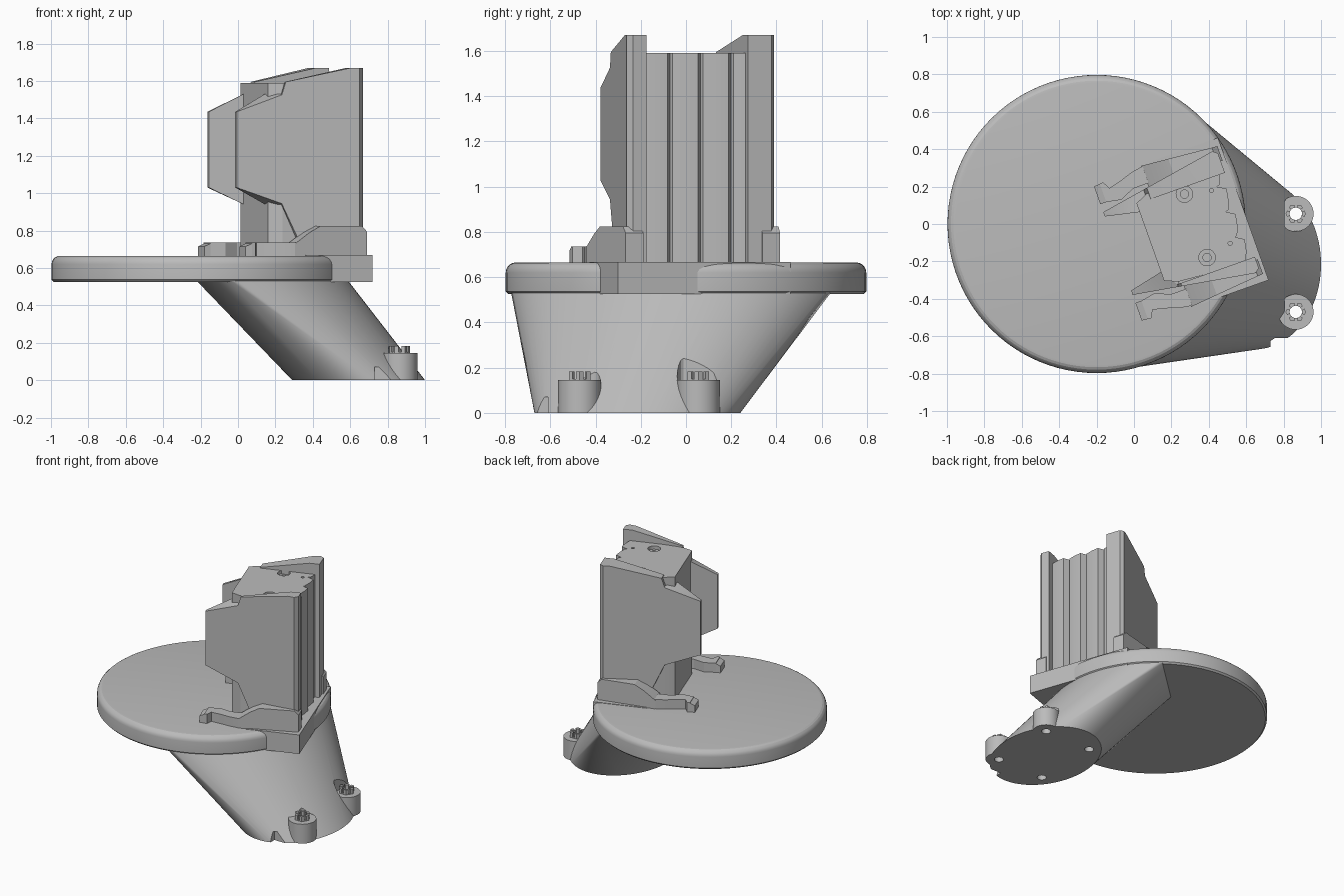
import bpy, bmesh
from math import sin, cos, pi, radians
from mathutils import Vector

cube = bpy.data.objects.get("Cube")
if cube:
    bpy.data.objects.remove(cube)

grey = bpy.data.materials.new("plain grey")
grey.use_nodes = True
grey.diffuse_color = (0.5, 0.5, 0.5, 1)
grey.node_tree.nodes["Principled BSDF"].inputs["Base Color"].default_value = (0.5, 0.5, 0.5, 1)

TOWER_TURN = radians(19.6)
TOWER_PLACE = Vector((0.04, -0.113, 0))


def finish(name, bm, tower=False):
    bmesh.ops.recalc_face_normals(bm, faces=bm.faces)
    mesh = bpy.data.meshes.new(name)
    bm.to_mesh(mesh)
    bm.free()
    obj = bpy.data.objects.new(name, mesh)
    bpy.context.collection.objects.link(obj)
    mesh.materials.append(grey)
    if tower:
        obj.rotation_euler.z = TOWER_TURN
        obj.location = TOWER_PLACE
    return obj


def hull(name, points, tower=False):
    """Convex solid around the given points."""
    bm = bmesh.new()
    for p in points:
        bm.verts.new(p)
    bmesh.ops.convex_hull(bm, input=bm.verts)
    loose = [v for v in bm.verts if not v.link_faces]
    bmesh.ops.delete(bm, geom=loose, context='VERTS')
    bmesh.ops.dissolve_limit(bm, angle_limit=0.01, verts=bm.verts, edges=bm.edges)
    return finish(name, bm, tower)


def prism(name, points, offset):
    """Flat tower outline pushed along an offset vector."""
    bm = bmesh.new()
    face = bm.faces.new([bm.verts.new(p) for p in points])
    out = bmesh.ops.extrude_face_region(bm, geom=[face])
    moved = [g for g in out["geom"] if isinstance(g, bmesh.types.BMVert)]
    bmesh.ops.translate(bm, verts=moved, vec=offset)
    return finish(name, bm, True)


def ring(x, y, z, rx, ry=None, n=96):
    ry = ry or rx
    return [(x + rx * cos(2 * pi * i / n), y + ry * sin(2 * pi * i / n), z) for i in range(n)]


def rod(name, x, y, r, z0, z1, n=32, tower=False):
    return hull(name, ring(x, y, z0, r, n=n) + ring(x, y, z1, r, n=n), tower)


def block(name, x0, x1, y0, y1, z0, z1, tower=False):
    return hull(name, [(x, y, z) for x in (x0, x1) for y in (y0, y1) for z in (z0, z1)], tower)


def cut(obj, cutters):
    bpy.context.view_layer.objects.active = obj
    for c in cutters:
        c.hide_render = True
        mod = obj.modifiers.new("cut", 'BOOLEAN')
        mod.operation = 'DIFFERENCE'
        mod.solver = 'EXACT'
        mod.object = c
        bpy.ops.object.modifier_apply(modifier=mod.name)
        bpy.data.objects.remove(c)


# Round table with a softened rim
DX, R, Z0, Z1 = -0.2, 0.797, 0.525, 0.665
rim = ring(DX, 0, Z0, R - 0.012) + ring(DX, 0, Z0 + 0.012, R)
for k in range(6):
    t = k / 5 * pi / 2
    rim += ring(DX, 0, Z1 - 0.045 * (1 - sin(t)), R - 0.045 * (1 - cos(t)))
hull("round_table", rim)

# Leaning foot: table outline, trimmed at the back, drawn down to an oval sole
outline = [(DX + 0.79 * cos(radians(a)), 0.79 * sin(radians(a)), Z0 + 0.005) for a in range(-78, 57, 3)]
outline += [(x, y, Z0 + 0.005) for x, y in ((-0.09, 0.31), (-0.22, -0.4), (-0.12, -0.69))]
foot = hull("leaning_foot", outline + ring(0.645, -0.215, 0, 0.355, 0.455))
BOSS_Y = (0.055, -0.47)
cutters = [block("notch", 0.73, 0.9, -0.8, -0.61, -0.1, 0.07)]
for y in BOSS_Y:
    pocket = [(max(px, 0.805), py, z) for z in (0.143, 0.45) for px, py, _ in ring(0.865, y, 0, 0.094, n=32)]
    cutters += [hull("pocket", pocket),
                rod("bolt_bore", 0.865, y, 0.033, -0.1, 0.3),
                rod("blind_bore", 0.465, y, 0.033, -0.1, 0.1)]
cut(foot, cutters)

# Bolt bosses with slotted hexagon nuts
for y in BOSS_Y:
    boss = rod("bolt_boss", 0.865, y, 0.095, 0, 0.145, 48)
    nut = rod("slotted_nut", 0.865, y, 0.055, 0.14, 0.182, 6)
    cut(boss, [rod("bore", 0.865, y, 0.033, -0.1, 0.3)])
    slots = [rod("bore", 0.865, y, 0.033, 0, 0.3)]
    for i in range(3):
        slot = block("slot", -0.1, 0.1, -0.008, 0.008, 0.15, 0.3)
        slot.location = (0.865, y, 0)
        slot.rotation_euler.z = i * pi / 3 + pi / 6
        slots.append(slot)
    bpy.context.view_layer.update()
    cut(nut, slots)

# Mounting plate set into the edge of the table
block("mounting_plate", 0.2, 0.578, -0.404, 0.404, Z0, Z1 + 0.003, True)

# Tower core: straight front, saw-tooth fins along the back
plan = [(0.05, 0.22), (0.05, -0.22), (0.12, -0.25), (0.47, -0.28)]
for i in range(4):
    b = -0.27 + i * 0.143
    plan += [(0.5, b + 0.005), (0.52, b + 0.06), (0.53, b + 0.115), (0.485, b + 0.143)]
plan += [(0.12, 0.25)]
core = prism("finned_core", [(a, b, 0.66) for a, b in plan], (0, 0, 0.93))
bpy.context.view_layer.update()
holes = []
for s in (-1, 1):
    holes += [rod("counterbore", 0.308, s * 0.18, 0.044, 1.565, 1.7, tower=True),
              rod("screw_hole", 0.308, s * 0.18, 0.022, 1.45, 1.7, tower=True),
              rod("pin_hole", 0.45, s * 0.15, 0.011, 1.5, 1.7, 16, True)]
bpy.context.view_layer.update()
cut(core, holes)


def flank(a):
    """Half width of the tower, widening from wing tip to fins."""
    return 0.235 + 0.168 * (a + 0.133)


for s, side, inner in ((-1, "right", 0.262), (1, "left", 0.215)):
    # Side plate, rising toward the fins, chamfered on its outer back edge
    pts = []
    for a, z in ((0.24, 0.66), (0.55, 0.66), (0.55, 1.67), (0.48, 1.67),
                 (0.13, 1.595), (0.11, 1.53), (0.11, 0.94)):
        edge = min(a, 0.525)
        pts += [(a, s * inner, z), (edge, s * flank(edge), z)]
        if a > edge:
            pts.append((a, s * 0.325, z))
    hull("side_plate_" + side, pts, True)

    # Wing tapering forward from the side plate
    wing = [(a, s * b, z) for a, b in ((0.12, flank(0.12)), (0.12, 0.2), (0.05, 0.17))
            for z in (0.94, 1.53)]
    wing += [(-0.133, s * b, z) for b in (0.21, flank(-0.133)) for z in (1.03, 1.435)]
    hull("wing_" + side, wing, True)

    # Stepped clamp along the foot of the tower, narrowing toward the fins
    profile = [(0.14, 0.66), (0.56, 0.66), (0.56, 0.795), (0.53, 0.825),
               (0.29, 0.825), (0.225, 0.79), (0.14, 0.73)]
    clamp = prism("clamp_" + side, [(a, s * 0.28, z) for a, z in profile], (0, s * 0.12, 0))
    for v in clamp.data.vertices:
        if abs(v.co.y) > 0.3:
            v.co.y -= s * 0.09 * (v.co.x - 0.14)

    # Cranked clamp arm with a lowered tip
    arm = [(-0.1, 0.28), (-0.02, 0.265), (0.06, 0.3), (0.16, 0.3), (0.16, 0.398),
           (0.08, 0.385), (0.02, 0.365), (-0.06, 0.345), (-0.08, 0.385), (-0.1, 0.385)]
    prism("clamp_arm_" + side, [(a, s * b, 0.66) for a, b in arm], (0, 0, 0.075))
    tip = [(-0.134, s * b, z) for b in (0.28, 0.38) for z in (0.66, 0.715)]
    tip += [(-0.09, s * b, z) for b in (0.28, 0.385) for z in (0.66, 0.735)]
    hull("clamp_tip_" + side, tip, True)

# Smooth the round parts, keep the corners crisp
bpy.ops.object.select_all(action='DESELECT')
for obj in bpy.context.collection.objects:
    if obj.type == 'MESH' and obj.active_material == grey:
        obj.select_set(True)
        bpy.context.view_layer.objects.active = obj
bpy.ops.object.shade_smooth_by_angle(angle=radians(18))
